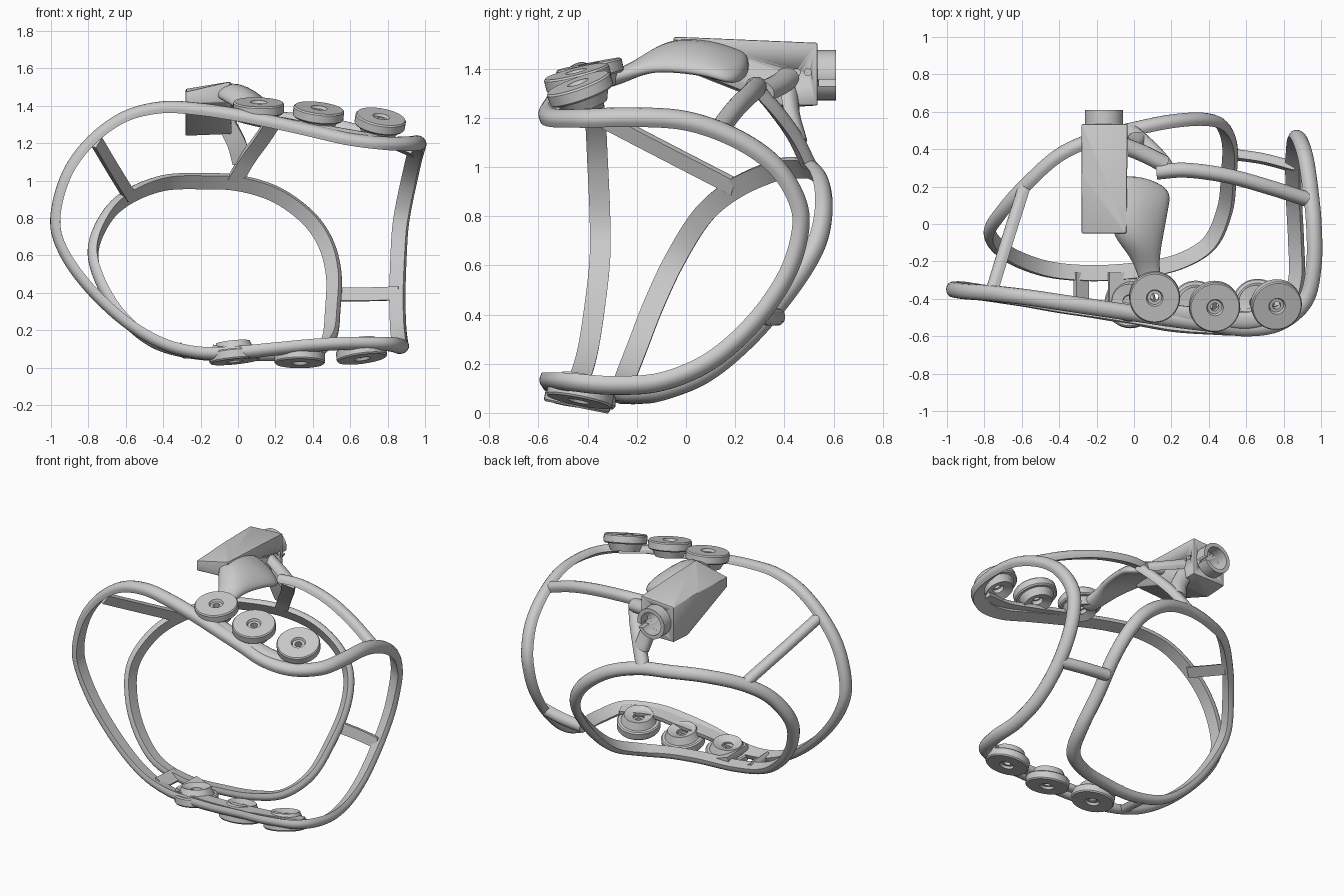
import bpy, bmesh, math
from mathutils import Vector as V


def finish(bm, name, angle=35):
    bmesh.ops.recalc_face_normals(bm, faces=bm.faces)
    me = bpy.data.meshes.new(name)
    bm.to_mesh(me)
    bm.free()
    me.shade_smooth()
    me.set_sharp_from_angle(angle=math.radians(angle))
    ob = bpy.data.objects.new(name, me)
    bpy.context.collection.objects.link(ob)
    return ob


def skin(rings, name, closed_path, angle=35):
    bm = bmesh.new()
    rows = [[bm.verts.new(p) for p in r] for r in rings]
    n, k = len(rows), len(rows[0])
    for i in range(n if closed_path else n - 1):
        a, b = rows[i], rows[(i + 1) % n]
        for j in range(k):
            bm.faces.new((a[j], a[(j + 1) % k], b[(j + 1) % k], b[j]))
    if not closed_path:
        bm.faces.new(rows[0])
        bm.faces.new(rows[-1])
    return finish(bm, name, angle)


def smooth_path(pts, closed, steps=8):
    pts = [V(p) for p in pts]
    if not closed:
        pts = [2 * pts[0] - pts[1]] + pts + [2 * pts[-1] - pts[-2]]
    n, out = len(pts), []
    for i in (range(n) if closed else range(1, n - 2)):
        a, b, c, d = (pts[(i + q) % n] for q in (-1, 0, 1, 2))
        for s in range(steps):
            t = s / steps
            out.append(0.5 * (2 * b + (c - a) * t + (2 * a - 5 * b + 4 * c - d) * t * t
                              + (3 * b - a - 3 * c + d) * t ** 3))
    if not closed:
        out.append(pts[-2])
    return out


def band(name, pts, centre, closed=False, w=0.042, depth=0.034):
    """D-section rail: flat towards the centre, round on the outside."""
    path = smooth_path(pts, closed)
    n, rings = len(path), []
    sec = [(-w, -0.02), (w, -0.02)] + [
        (w * math.cos(math.pi * i / 8), depth * math.sin(math.pi * i / 8)) for i in range(9)]
    for i, p in enumerate(path):
        nxt = path[(i + 1) % n] if closed else path[min(i + 1, n - 1)]
        prv = path[i - 1] if closed else path[max(i - 1, 0)]
        t = (nxt - prv).normalized()
        r = p - V(centre)
        r = (r - t * r.dot(t)).normalized()
        s = t.cross(r)
        rings.append([p + s * u + r * v for u, v in sec])
    return skin(rings, name, closed)


def lathe(name, profile, loc, axis, seg=40):
    """Spin a closed (radius, height) profile about an axis."""
    q = V((0, 0, 1)).rotation_difference(V(axis))
    rings = []
    for i in range(seg):
        a = 2 * math.pi * i / seg
        rings.append([V(loc) + q @ V((r * math.cos(a), r * math.sin(a), h)) for r, h in profile])
    return skin(rings, name, True)


def hull(name, pts, bevel=0):
    bm = bmesh.new()
    for p in pts:
        bm.verts.new(p)
    bmesh.ops.convex_hull(bm, input=bm.verts)
    bmesh.ops.dissolve_limit(bm, angle_limit=0.02, verts=bm.verts, edges=bm.edges)
    if bevel:
        bmesh.ops.bevel(bm, geom=bm.edges[:], offset=bevel, segments=2, affect='EDGES', profile=0.5)
    return finish(bm, name)


# front rail: runs round the face and sweeps back on the right side
OC = (0.5, -0.35, 0.65)
band("front_rail", [
    (-0.97, -0.35, 0.80), (-0.91, -0.36, 1.03), (-0.78, -0.37, 1.21), (-0.6, -0.39, 1.34),
    (-0.4, -0.42, 1.39), (-0.2, -0.45, 1.38), (0.0, -0.48, 1.35), (0.2, -0.51, 1.31),
    (0.4, -0.535, 1.265), (0.6, -0.56, 1.22), (0.78, -0.53, 1.2), (0.92, -0.41, 1.2),
    (0.965, -0.22, 1.205), (0.965, 0.0, 1.19), (0.945, 0.2, 1.12), (0.92, 0.36, 1.01),
    (0.89, 0.45, 0.87), (0.87, 0.465, 0.74), (0.86, 0.41, 0.56), (0.855, 0.28, 0.37),
    (0.86, 0.1, 0.21), (0.87, -0.1, 0.125), (0.87, -0.3, 0.11), (0.8, -0.48, 0.125),
    (0.6, -0.55, 0.13), (0.4, -0.55, 0.12), (0.2, -0.535, 0.1), (0.0, -0.5, 0.08),
    (-0.2, -0.465, 0.08), (-0.4, -0.435, 0.13), (-0.6, -0.40, 0.25), (-0.8, -0.37, 0.44),
    (-0.93, -0.35, 0.63)], OC, True)

# rear rail
IC = (0.1, -0.15, 0.6)
band("rear_rail", [
    (-0.77, -0.04, 0.63), (-0.7, 0.075, 0.81), (-0.58, 0.21, 0.92), (-0.4, 0.37, 0.99),
    (-0.2, 0.46, 1.0), (0.0, 0.51, 0.99), (0.2, 0.55, 0.93), (0.37, 0.56, 0.81),
    (0.47, 0.525, 0.67), (0.515, 0.42, 0.5), (0.51, 0.26, 0.31), (0.49, 0.08, 0.16),
    (0.41, -0.1, 0.085), (0.25, -0.2, 0.07), (0.05, -0.245, 0.07), (-0.2, -0.265, 0.075),
    (-0.43, -0.25, 0.13), (-0.6, -0.2, 0.26), (-0.72, -0.13, 0.44)], IC, True)

# cross struts between the rails
MC = (0.1, -0.1, 0.6)
band("left_strut", [(-0.76, -0.36, 1.21), (-0.68, -0.1, 1.075), (-0.585, 0.2, 0.92)], MC, w=0.034)
band("right_strut", [(0.52, 0.37, 0.39), (0.69, 0.345, 0.39), (0.86, 0.3, 0.395)], (0.69, -0.2, 0.5), w=0.036)
band("upper_right_strut", [(0.12, 0.28, 1.33), (0.28, 0.29, 1.33), (0.5, 0.26, 1.3), (0.72, 0.2, 1.24),
                           (0.94, 0.13, 1.15)], (0.5, 0, 0.5), w=0.038)
band("rear_leg", [(0.19, 0.28, 1.32), (0.13, 0.36, 1.23), (0.05, 0.44, 1.12), (-0.02, 0.5, 1.0)], MC, w=0.042)
band("rear_leg_brace", [(-0.06, 0.42, 1.31), (-0.01, 0.43, 1.21), (0.02, 0.46, 1.1)], MC, w=0.05)
band("hole_bridge", [(-0.05, 0.42, 1.37), (0.05, 0.38, 1.34), (0.17, 0.32, 1.31)], MC, w=0.045)
band("lower_strut", [(-0.285, -0.26, 0.085), (-0.285, -0.45, 0.095)], MC, w=0.042)
band("lower_plate", [(-0.08, -0.26, 0.08), (-0.08, -0.48, 0.085)], MC, w=0.062)

# round pads with countersunk holes, and webs fixing them to the rail
PAD = [(0.022, -0.028), (0.128, -0.028), (0.136, -0.02), (0.136, 0.022), (0.13, 0.03),
       (0.045, 0.03), (0.038, 0.015), (0.022, 0.015)]
top = [((0.11, -0.39, 1.39), (0.03, -0.2, 1)), ((0.43, -0.44, 1.36), (0.12, -0.25, 1)),
       ((0.76, -0.43, 1.315), (0.18, -0.36, 1))]
low = [((-0.02, -0.42, 0.062), (0.1, -0.12, -1)), ((0.33, -0.44, 0.052), (0.0, -0.2, -1)),
       ((0.66, -0.43, 0.075), (0.13, -0.2, -1))]
for label, group in (("upper", top), ("lower", low)):
    for i, (c, ax) in enumerate(group):
        n = V(ax).normalized()
        lathe(f"{label}_pad_{i + 1}", PAD, c, n)
        lathe(f"{label}_pad_boss_{i + 1}", [(0.035, -0.055), (0.09, -0.075), (0.115, -0.02), (0.035, -0.02)], c, n)
band("upper_pad_web", [(0.03, -0.44, 1.35), (0.2, -0.475, 1.325), (0.42, -0.5, 1.285), (0.62, -0.515, 1.25),
                       (0.82, -0.47, 1.215)], (0.4, -0.4, 0.3), w=0.045, depth=0.02)
band("lower_pad_web", [(-0.1, -0.46, 0.09), (0.15, -0.49, 0.1), (0.4, -0.5, 0.115), (0.6, -0.5, 0.13),
                       (0.8, -0.44, 0.125)], (0.3, -0.4, 1.5), w=0.045, depth=0.02)

# wedge housing with rear socket
box = hull("housing", [
    (-0.28, 0.535, 1.25), (-0.28, 0.535, 1.49), (-0.035, 0.535, 1.25), (-0.035, 0.535, 1.505),
    (-0.28, 0.38, 1.24), (-0.035, 0.38, 1.25), (-0.28, 0.27, 1.49), (-0.035, 0.27, 1.505),
    (-0.28, -0.05, 1.41), (-0.28, -0.05, 1.475), (-0.06, -0.05, 1.42), (-0.04, -0.05, 1.53)], 0.006)
sock = lathe("socket", [(0.076, 0), (0.102, 0), (0.102, 0.1), (0.076, 0.1)], (-0.16, 0.51, 1.373), (0, 1, 0))


def rod(name, loc, axis, r, h):
    return lathe(name, [(0.0005, -h), (r, -h), (r, h), (0.0005, h)], loc, axis, 24)


def cut(ob, cutter):
    m = ob.modifiers.new("cut", 'BOOLEAN')
    m.operation, m.object, m.solver = 'DIFFERENCE', cutter, 'EXACT'
    cutter.hide_render = True
    cutter.hide_viewport = True


cut(box, rod("bore_cutter", (-0.16, 0.5, 1.373), (0, 1, 0), 0.076, 0.2))
for y in (0.45, 0.495):
    cut(box, rod("screw_cutter", (-0.03, y, 1.385), (1, 0, 0), 0.014, 0.03))
cut(sock, hull("slot_cutter", [(x, y, z) for x in (-0.1, -0.03) for y in (0.54, 0.7) for z in (1.33, 1.355)]))

# saddle-shaped arm joining the housing, upper pads and rear leg
arm = []
for y, xl, zl, xm, zm, xr, zr, th in [
        (-0.36, 0.04, 1.37, 0.1, 1.375, 0.17, 1.37, 0.05),
        (-0.24, 0.01, 1.40, 0.07, 1.415, 0.14, 1.40, 0.05),
        (-0.15, -0.04, 1.45, 0.04, 1.49, 0.15, 1.43, 0.06),
        (-0.05, -0.13, 1.5, 0.0, 1.55, 0.17, 1.43, 0.07),
        (0.1, -0.13, 1.5, -0.01, 1.535, 0.2, 1.41, 0.07),
        (0.19, -0.13, 1.48, -0.02, 1.5, 0.215, 1.37, 0.07),
        (0.26, -0.13, 1.46, -0.04, 1.47, 0.05, 1.43, 0.07)]:
    arm.append([(xl, y, zl), (xm, y, zm), (xr, y, zr), (xr - 0.01, y, zr - th),
                (xm, y, zm - th * 1.5), (xl, y, zl - th)])
ob = skin(arm, "saddle_arm", False, 180)
ob.modifiers.new("round", 'SUBSURF').render_levels = 2
ob.modifiers["round"].levels = 2
